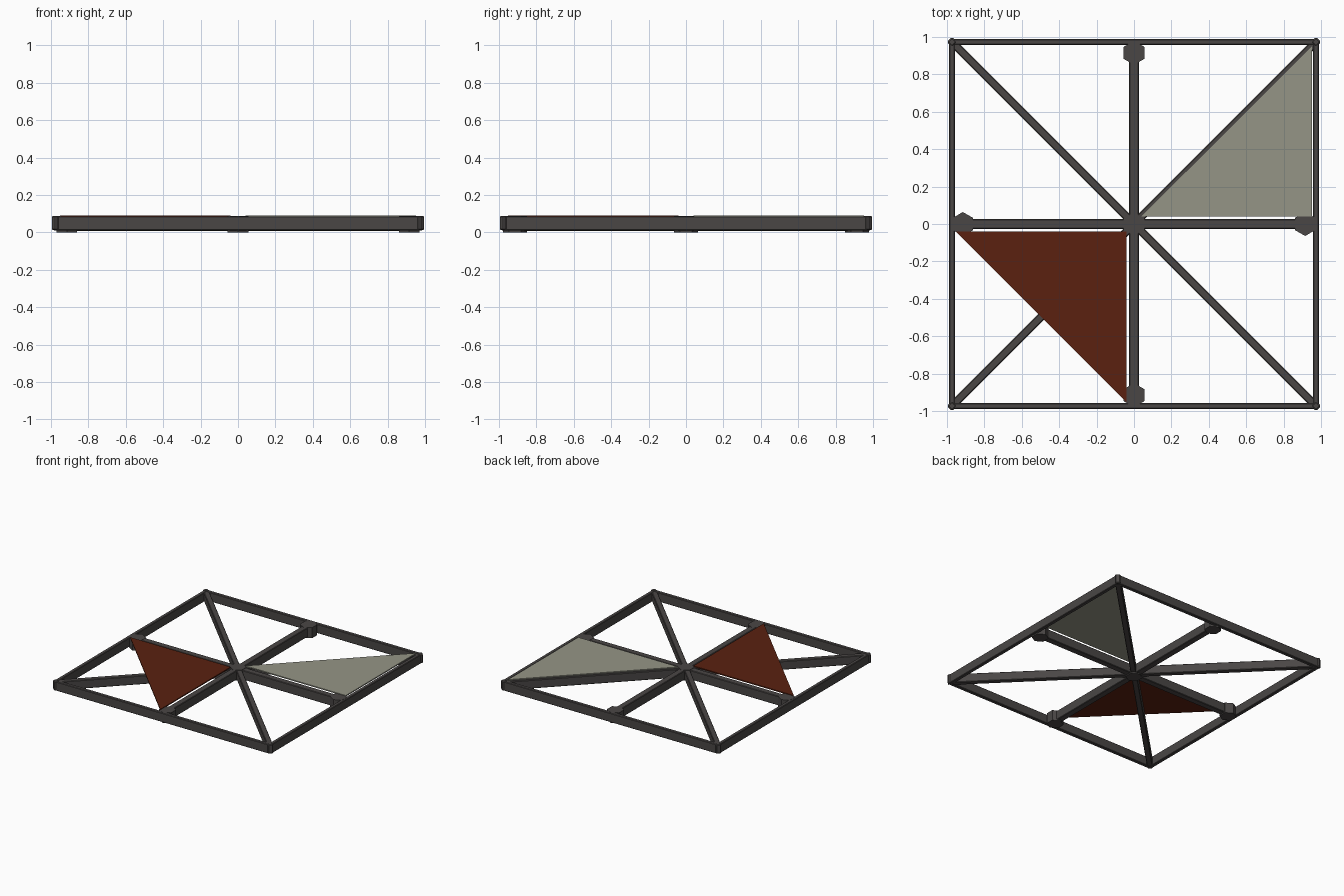
import bpy, math
from mathutils import Vector

if "Cube" in bpy.data.objects:
    bpy.data.objects.remove(bpy.data.objects["Cube"])


def material(name, rgb):
    m = bpy.data.materials.new(name)
    m.diffuse_color = (*rgb, 1)
    m.use_nodes = True
    m.node_tree.nodes["Principled BSDF"].inputs["Base Color"].default_value = m.diffuse_color
    return m


grey = material("dark grey metal", (0.068, 0.062, 0.060))
tan = material("pale stone", (0.30, 0.30, 0.24))
red = material("rust red", (0.103, 0.015, 0.005))


def prism(name, pts, z0, z1, mat, bevel=0):
    """Extrude a flat outline (counter-clockwise) from z0 to z1."""
    n = len(pts)
    verts = [(x, y, z) for z in (z0, z1) for x, y in pts]
    faces = [tuple(reversed(range(n))), tuple(range(n, 2 * n))]
    faces += [(i, (i + 1) % n, n + (i + 1) % n, n + i) for i in range(n)]
    me = bpy.data.meshes.new(name)
    me.from_pydata(verts, [], faces)
    me.materials.append(mat)
    ob = bpy.data.objects.new(name, me)
    bpy.context.collection.objects.link(ob)
    if bevel:
        b = ob.modifiers.new("chamfer", 'BEVEL')
        b.width, b.segments = bevel, 1
    return ob


def beam(name, a, b, width, z0, z1):
    a, b = Vector(a), Vector(b)
    d = (b - a).normalized() * width / 2
    s = Vector((-d.y, d.x))
    return prism(name, [a - s, b - s, b + s, a + s], z0, z1, grey, 0.004)


def ngon(c, r, sides, start):
    return [(c[0] + r * math.cos(start + 2 * math.pi * i / sides),
             c[1] + r * math.sin(start + 2 * math.pi * i / sides)) for i in range(sides)]


E = 0.973
corners = [(-E, -E), (E, -E), (E, E), (-E, E)]

for i, c in enumerate(corners):
    # outer frame, corner posts and diagonal struts
    beam("frame_beam", c, corners[(i + 1) % 4], 0.03, 0.01, 0.085)
    prism("corner_post", ngon(c, 0.027, 4, 0), 0.012, 0.087, grey, 0.006)
    beam("diagonal_strut", (0, 0), c, 0.042, 0.012, 0.083)

# axis beams with hexagonal joints
for x, y in ((1, 0), (-1, 0), (0, 1), (0, -1)):
    beam("cross_beam", (0, 0), (x * 0.96, y * 0.96), 0.052, 0.008, 0.084)
    prism("hex_joint", ngon((x * 0.915, y * 0.915), 0.064, 6, math.pi / 2), 0, 0.086, grey)
prism("centre_joint", ngon((0, 0), 0.064, 6, math.pi / 2), 0, 0.087, grey)

# triangular panels
prism("stone_panel", [(0.04, 0.04), (0.952, 0.04), (0.952, 0.952)], 0.082, 0.091, tan)
prism("red_panel", [(-0.04, -0.04), (-0.952, -0.04), (-0.04, -0.952)], 0.082, 0.091, red)
